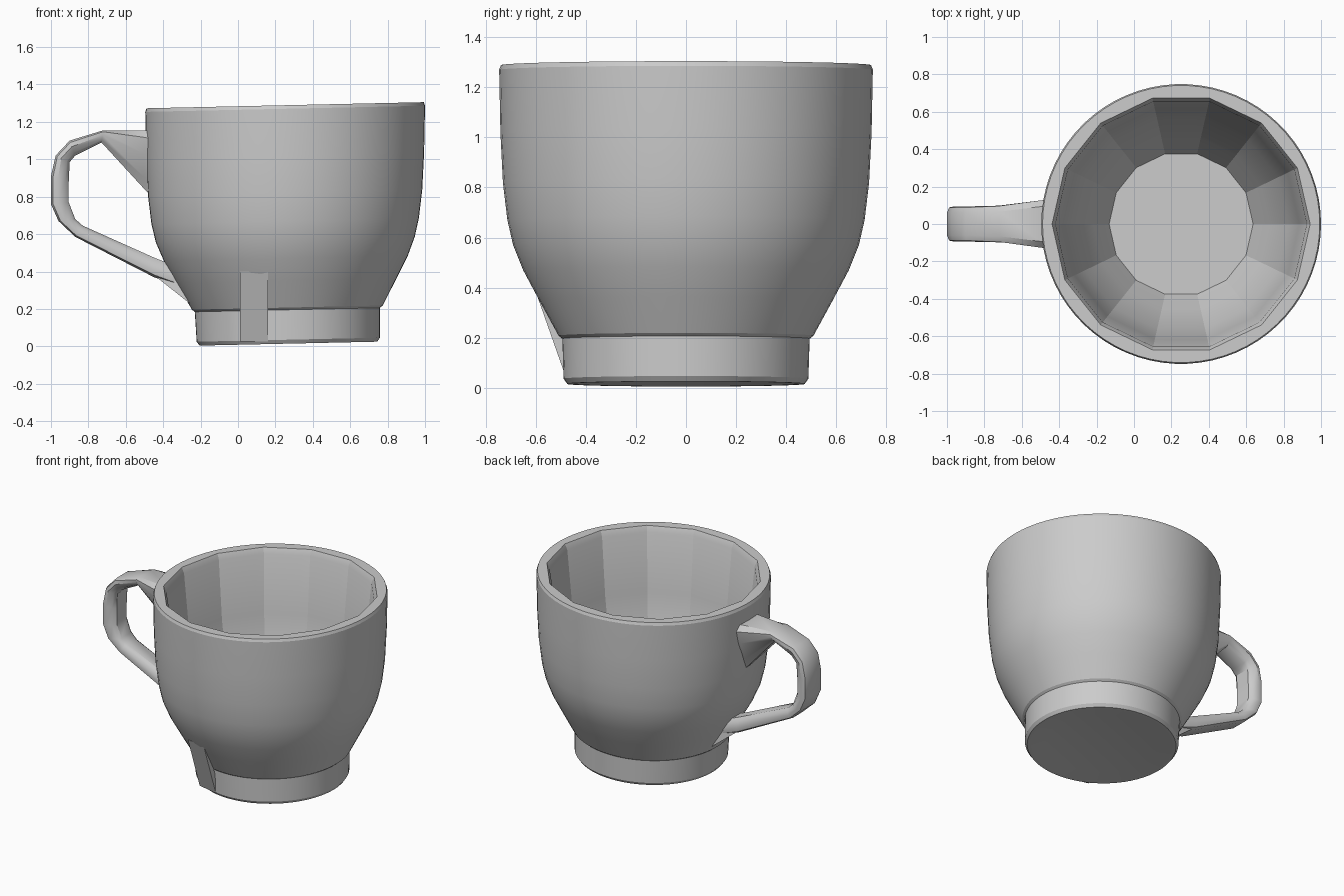
import bpy, bmesh, math
from mathutils import Vector

if "Cube" in bpy.data.objects:
    bpy.data.objects.remove(bpy.data.objects["Cube"])

CX = 0.252          # axis of the bowl
SEG, SIDES = 70, 14  # outer segments, facets of the inside wall


def tilt(x, z):
    """The cup leans a little: rim and foot rise towards +x."""
    return z + 0.022 * (x - CX)


def finish(bm, name, angle):
    bmesh.ops.recalc_face_normals(bm, faces=bm.faces)
    me = bpy.data.meshes.new(name)
    bm.to_mesh(me)
    bm.free()
    ob = bpy.data.objects.new(name, me)
    bpy.context.collection.objects.link(ob)
    bpy.ops.object.select_all(action='DESELECT')
    ob.select_set(True)
    bpy.context.view_layer.objects.active = ob
    bpy.ops.object.shade_smooth_by_angle(angle=math.radians(angle))
    return ob


def skin(bm, rings):
    """Join successive closed rings of vertices with quads."""
    n = len(rings[0])
    for a, b in zip(rings, rings[1:]):
        for k in range(n):
            j = (k + 1) % n
            bm.faces.new((a[k], a[j], b[j], b[k]))


def hull(name, points):
    bm = bmesh.new()
    for p in points:
        bm.verts.new(p)
    bmesh.ops.convex_hull(bm, input=bm.verts)
    return finish(bm, name, 10)


# Bowl: smooth outside, faceted inside (r, z, faceted)
profile = [
    (0.36, 0.03, 0), (0.45, 0.014, 0), (0.475, 0.014, 0), (0.49, 0.035, 0),
    (0.495, 0.195, 0), (0.51, 0.207, 0), (0.588, 0.35, 0), (0.652, 0.47, 0),
    (0.692, 0.57, 0), (0.715, 0.67, 0), (0.733, 0.82, 0), (0.743, 1.02, 0),
    (0.748, 1.27, 0), (0.741, 1.289, 0), (0.69, 1.289, 1), (0.672, 1.25, 1),
    (0.632, 0.85, 1), (0.575, 0.54, 1), (0.47, 0.32, 1), (0.385, 0.16, 1),
]
bm = bmesh.new()
rings = []
for r, z, faceted in profile:
    ring = []
    # the foot sits slightly towards +x
    cx = CX + 0.018 * max(0, 1 - z / 0.6) * (1 - faceted)
    for k in range(SEG):
        t = 2 * math.pi * k / SEG
        half = math.pi / SIDES
        f = math.cos(half) / math.cos(t % (2 * half) - half) if faceted else 1
        x = cx + r * f * math.cos(t)
        ring.append(bm.verts.new((x, r * f * math.sin(t), tilt(x, z))))
    rings.append(ring)
skin(bm, rings)
bm.faces.new(rings[0])
bm.faces.new(rings[-1])
finish(bm, "cup_body", 20)

# Handle: outer edge, inner edge, outer half width, inner half width
sections = [
    ((-0.44, 1.15), (-0.44, 0.78), 0.165, 0.025),
    ((-0.50, 1.155), (-0.50, 0.84), 0.155, 0.03),
    ((-0.72, 1.155), (-0.73, 1.09), 0.11, 0.08),
    ((-0.90, 1.10), (-0.87, 1.02), 0.10, 0.085),
    ((-0.975, 1.02), (-0.90, 0.985), 0.10, 0.085),
    ((-1.00, 0.91), (-0.905, 0.88), 0.10, 0.085),
    ((-1.00, 0.76), (-0.905, 0.77), 0.10, 0.085),
    ((-0.96, 0.67), (-0.87, 0.68), 0.10, 0.08),
    ((-0.87, 0.585), (-0.83, 0.645), 0.09, 0.075),
    ((-0.45, 0.37), (-0.45, 0.475), 0.085, 0.07),
    ((-0.34, 0.33), (-0.34, 0.43), 0.08, 0.07),
]
cross = [(0, 0.6), (0.12, 0.9), (0.4, 1), (0.8, 0.9), (1, 0.65)]
bm = bmesh.new()
rings = []
for o, i, wo, wi in sections:
    o, i = Vector((o[0], 0, o[1])), Vector((i[0], 0, i[1]))
    side = [(o.lerp(i, t), s * (wo + (wi - wo) * t)) for t, s in cross]
    pts = [(p, w) for p, w in side] + [(p, -w) for p, w in reversed(side)]
    rings.append([bm.verts.new((p.x, w, p.z)) for p, w in pts])
skin(bm, rings)
bm.faces.new(rings[0])
bm.faces.new(rings[-1])
finish(bm, "handle", 35)

# Flat wedge running from the handle down to the foot
hull("handle_foot_wedge", [(x, s * w, z) for s in (-1, 1) for x, w, z in
     [(-0.43, 0.06, 0.365), (-0.215, 0.09, 0.195), (-0.30, 0.07, 0.37)]])

# Flat panel bridging foot and bowl at the front
hull("front_panel", [(x, y + dy, z) for x, dy in ((0.01, 0.035), (0.16, 0))
     for y, z in [(-0.475, 0.025), (-0.607, 0.40), (-0.44, 0.025),
                  (-0.56, 0.40)]])
